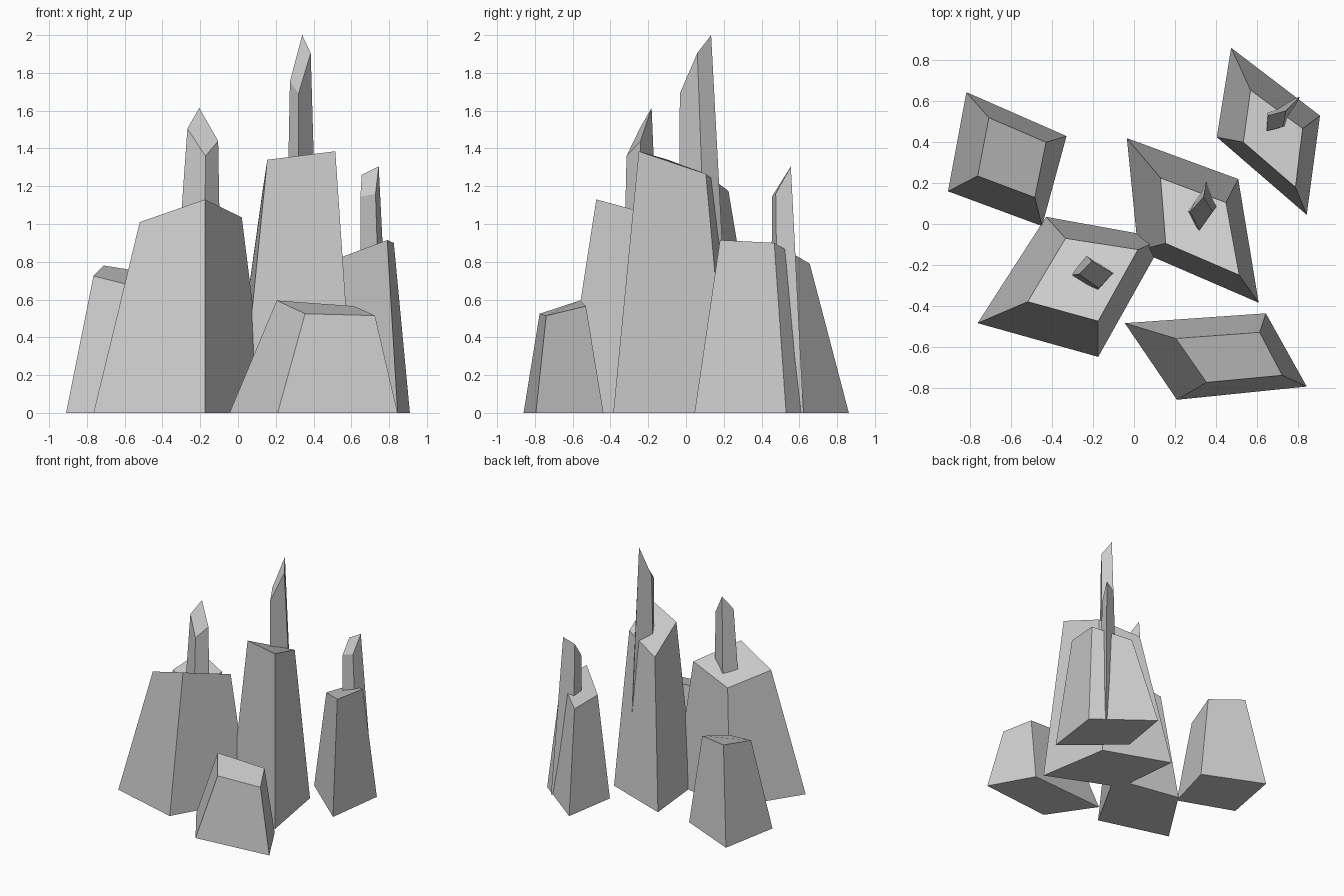
import bpy
import bmesh


def crystal(name, base, top):
    """Tapered four-sided column: ground outline (x, y) lofted to a slanted top (x, y, z)."""
    bm = bmesh.new()
    lower = [bm.verts.new((x, y, 0)) for x, y in base]
    upper = [bm.verts.new(p) for p in top]
    bm.faces.new(lower[::-1])
    bm.faces.new(upper)
    for i in range(4):
        j = (i + 1) % 4
        bm.faces.new((lower[i], lower[j], upper[j], upper[i]))
    bmesh.ops.recalc_face_normals(bm, faces=bm.faces)
    mesh = bpy.data.meshes.new(name)
    bm.to_mesh(mesh)
    bm.free()
    obj = bpy.data.objects.new(name, mesh)
    bpy.context.collection.objects.link(obj)
    return obj


# Corner order for every column: left, front, right, back

# Broad columns
crystal("back_left_column",
        [(-.91, .16), (-.45, -.01), (-.33, .43), (-.82, .645)],
        [(-.765, .235, .725), (-.485, .13, .655), (-.43, .40, .735), (-.71, .52, .78)])
crystal("front_left_column",
        [(-.765, -.485), (-.175, -.65), (.15, -.07), (-.43, .035)],
        [(-.52, -.38, 1.01), (-.175, -.475, 1.13), (.02, -.125, 1.035), (-.335, -.07, .93)])
crystal("central_column",
        [(.02, -.13), (.61, -.385), (.51, .22), (-.035, .42)],
        [(.155, -.095, 1.34), (.515, -.25, 1.385), (.45, .105, 1.265), (.13, .225, 1.175)])
crystal("back_right_column",
        [(.405, .425), (.845, .045), (.91, .53), (.475, .862)],
        [(.535, .40, .82), (.79, .18, .915), (.825, .467, .90), (.57, .655, .79)])
crystal("front_right_column",
        [(-.045, -.485), (.21, -.86), (.845, -.795), (.645, -.437)],
        [(.205, -.56, .595), (.355, -.775, .525), (.725, -.74, .515), (.615, -.53, .565)])

# Thin spires rising through the columns
crystal("front_left_spire",
        [(-.375, -.26), (-.185, -.345), (-.08, -.24), (-.27, -.115)],
        [(-.268, -.245, 1.505), (-.172, -.315, 1.36), (-.105, -.24, 1.44), (-.205, -.182, 1.615)])
crystal("central_spire",
        [(.24, .06), (.32, -.035), (.44, .13), (.36, .24)],
        [(.275, .06, 1.755), (.32, -.033, 1.69), (.385, .06, 1.905), (.34, .133, 2.0)])
crystal("back_right_spire",
        [(.645, .45), (.765, .49), (.81, .622), (.65, .57)],
        [(.648, .455, 1.145), (.728, .475, 1.16), (.745, .555, 1.305), (.655, .53, 1.26)])
